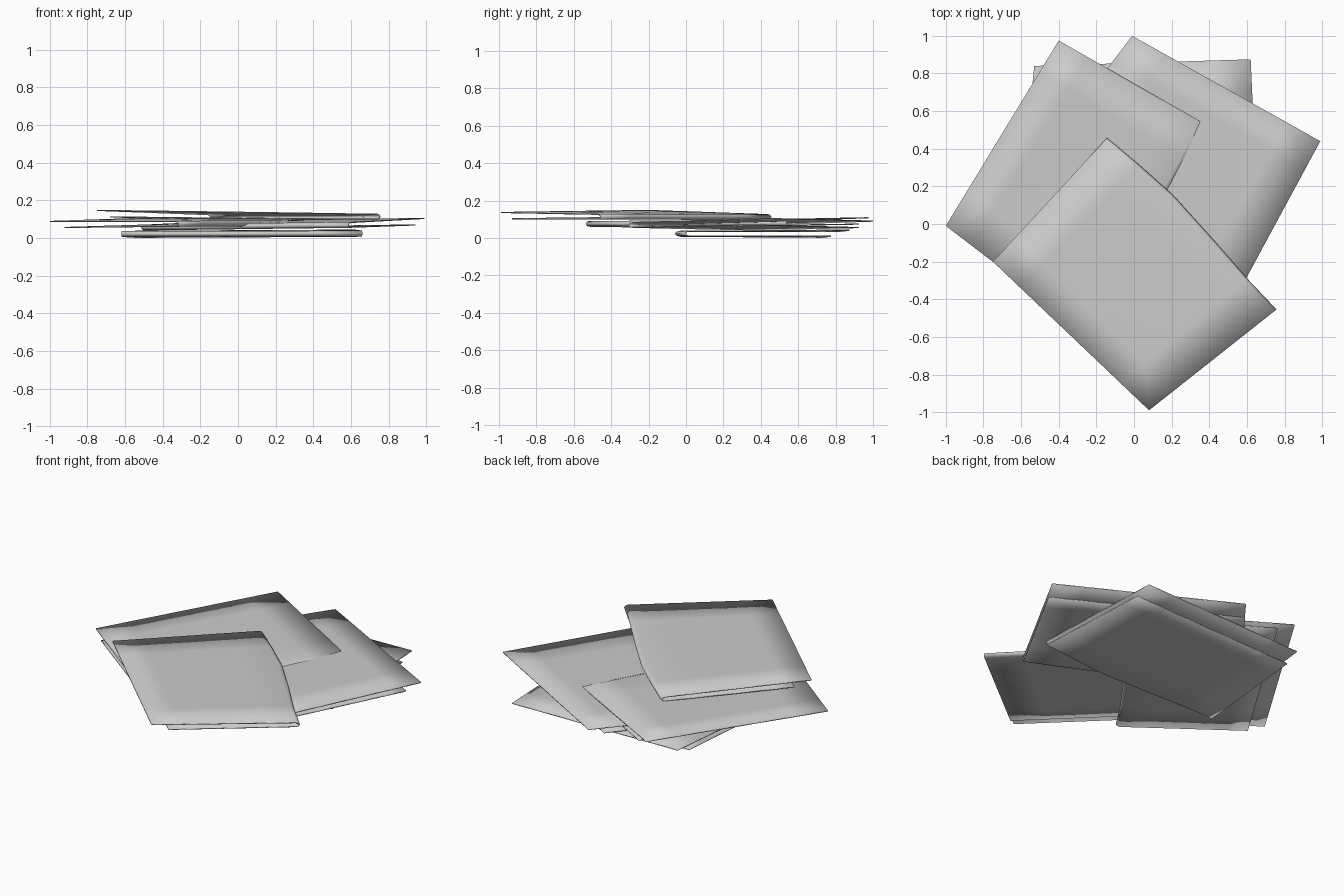
import bpy, bmesh
from mathutils import Vector

if "Cube" in bpy.data.objects:
    bpy.data.objects.remove(bpy.data.objects["Cube"])

# Columns along the spine: (fraction from left to right, outward bow of the spine)
COLUMNS = [(0, 0), (.18, .004), (.4, .022), (.64, .035), (.83, .02), (1, 0)]
# Folded card profile: (fraction from open edge to spine, 0 = upper flap .. 1 = lower flap)
PROFILE = [(0, 0), (.2, 0), (.5, 0), (.8, 0), (.985, 0), (1, .2),
           (1.008, .5), (1, .8), (.985, 1), (.8, 1), (.5, 1), (.25, 1), (.115, 1)]
THICKNESS = .006


def folder(name, open_left, open_right, spine_right, spine_left):
    """One folded card; the four corners belong to its upper flap."""
    ol, orr, sr, sl = (Vector(c) for c in (open_left, open_right, spine_right, spine_left))
    outward = ((sl + sr) - (ol + orr))
    outward.z = 0
    outward.normalize()
    bm = bmesh.new()
    rows = []
    for w, low in PROFILE:
        row = []
        for t, bow in COLUMNS:
            p = ol.lerp(orr, t).lerp(sl.lerp(sr, t), w) + outward * bow * w ** 3
            p.z -= low * (.033 - .008 * w)
            row.append(bm.verts.new(p))
        rows.append(row)
    for a, b in zip(rows, rows[1:]):
        for i in range(len(COLUMNS) - 1):
            bm.faces.new((a[i], b[i], b[i + 1], a[i + 1]))
    bmesh.ops.recalc_face_normals(bm, faces=bm.faces)
    mesh = bpy.data.meshes.new(name)
    bm.to_mesh(mesh)
    bm.free()
    mesh.shade_smooth()
    ob = bpy.data.objects.new(name, mesh)
    bpy.context.collection.objects.link(ob)
    # Card thickness
    mod = ob.modifiers.new("thickness", 'SOLIDIFY')
    mod.thickness = THICKNESS
    mod.offset = 0
    return ob


# Stack of four folders, bottom to top
folder("bottom_folder", (-.53, .84, .036), (.62, .875, .042), (.66, .0, .036), (-.62, -.04, .034))
folder("right_folder", (-.01, 1.0, .09), (.99, .44, .104), (.59, -.30, .082), (-.51, .34, .068))
folder("left_folder", (-1.0, -.01, .088), (-.40, .975, .108), (.36, .54, .092), (-.32, -.53, .088))
folder("top_folder", (.08, -.99, .136), (-.75, -.20, .147), (-.15, .45, .124), (.75, -.46, .126))
